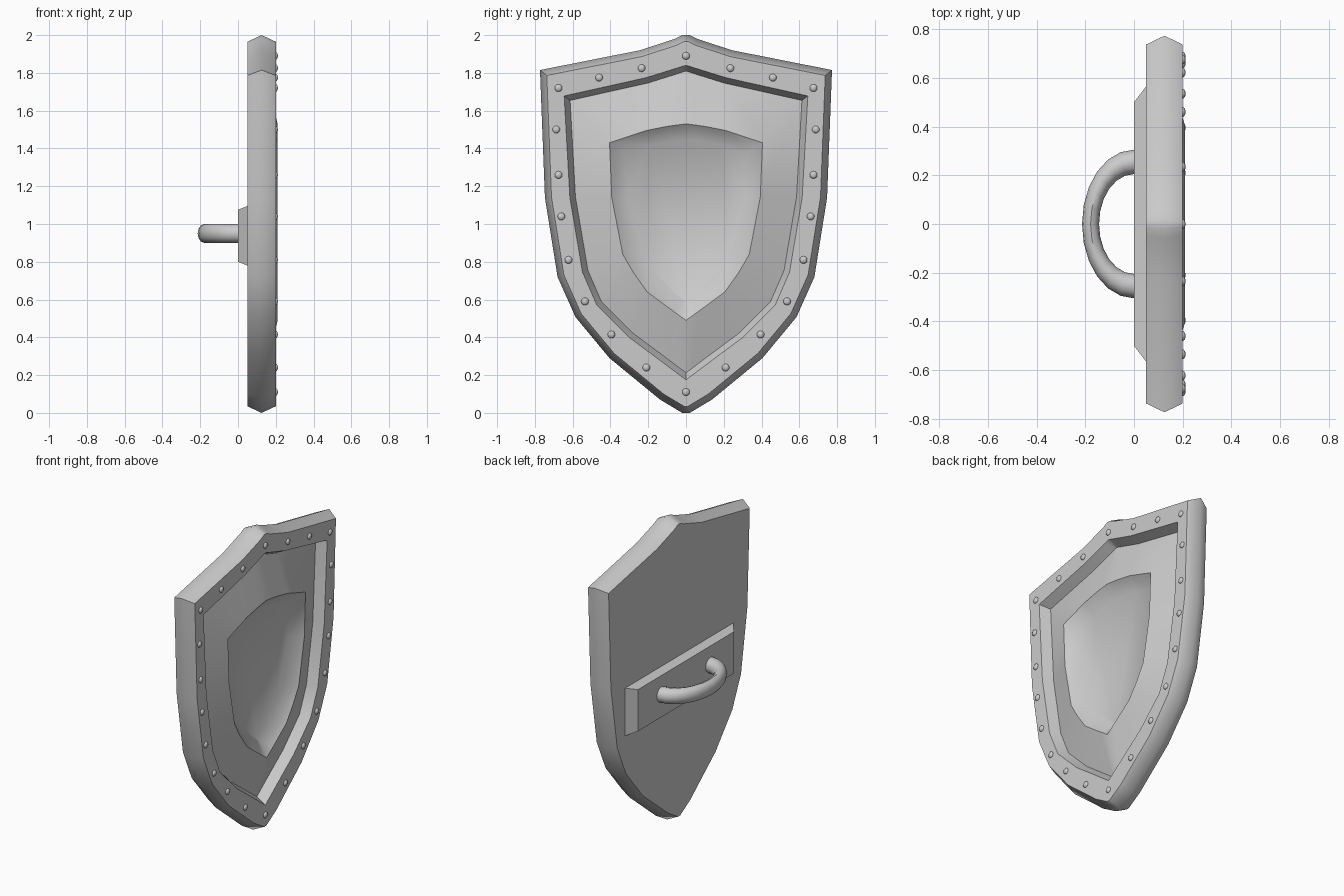
import bpy, bmesh, math
from mathutils import Vector

if "Cube" in bpy.data.objects:
    bpy.data.objects.remove(bpy.data.objects["Cube"])


def finish(name, bm, angle=None):
    bmesh.ops.recalc_face_normals(bm, faces=bm.faces)
    mesh = bpy.data.meshes.new(name)
    bm.to_mesh(mesh)
    bm.free()
    ob = bpy.data.objects.new(name, mesh)
    bpy.context.collection.objects.link(ob)
    if angle:
        bpy.ops.object.select_all(action='DESELECT')
        ob.select_set(True)
        bpy.context.view_layer.objects.active = ob
        bpy.ops.object.shade_smooth_by_angle(angle=math.radians(angle))
    return ob


def mirrored(half):
    """Closed loop from a right-hand half profile running top to bottom."""
    return half + [(-y, z) for y, z in half[-2:0:-1]]


def inset(loop, d):
    """Mitred inward offset of a clockwise loop."""
    out = []
    for i, p in enumerate(loop):
        p = Vector(p)
        a = (p - Vector(loop[i - 1])).normalized()
        b = (Vector(loop[(i + 1) % len(loop)]) - p).normalized()
        na, nb = Vector((a.y, -a.x)), Vector((b.y, -b.x))
        q = p + (na + nb) * (d / (1 + na.dot(nb)))
        out.append((q.x, q.y))
    return out


def loft(bm, rings, cap=True):
    rows = [[bm.verts.new(c) for c in ring] for ring in rings]
    n = len(rows[0])
    for r, s in zip(rows, rows[1:]):
        for i in range(n):
            bm.faces.new((r[i], r[(i + 1) % n], s[(i + 1) % n], s[i]))
    if cap:
        bm.faces.new(rows[0])
        bm.faces.new(rows[-1])


# Shield body: half profiles (y, z) for outline, rim lip and raised ridge
outline = mirrored([(0, 2), (.02, 2), (.06, 1.98), (.243, 1.92), (.773, 1.815), (.747, 1.14),
                    (.68, .72), (.585, .507), (.405, .29), (.137, .07), (.02, 0), (0, 0)])
lip = mirrored([(0, 1.84), (.02, 1.835), (.05, 1.825), (.21, 1.775), (.645, 1.678), (.615, 1.14),
                (.548, .745), (.472, .57), (.295, .395), (.12, .265), (.05, .212), (0, .175)])
ridge = mirrored([(0, 1.53), (.05, 1.524), (.1, 1.517), (.21, 1.495), (.405, 1.43), (.393, 1.14),
                  (.335, .84), (.28, .745), (.205, .64), (.12, .577), (.06, .533), (0, .49)])
edge = inset(outline, .035)
layers = [(edge, .05), (outline, .125), (edge, .20), (lip, .20),
          (inset(lip, .03), .137), (ridge, .21), (inset(ridge, .08), .145)]
bm = bmesh.new()
loft(bm, [[(x, y, z) for y, z in loop] for loop, x in layers])
finish("shield_body", bm, 52)

# Rivets around the rim
bm = bmesh.new()
half = [(0, 1.89), (.235, 1.825), (.46, 1.775), (.675, 1.72), (.687, 1.5), (.675, 1.26),
        (.66, 1.04), (.622, .81), (.535, .59), (.395, .415), (.21, .24), (0, .11)]
for y, z in mirrored(half):
    new = bmesh.ops.create_uvsphere(bm, u_segments=10, v_segments=6, radius=.02)["verts"]
    for v in new:
        v.co = (v.co.x * .6 + .2, v.co.y + y, v.co.z + z)
finish("rim_rivets", bm, 60)

# Tapered grip plate on the back
bm = bmesh.new()
loft(bm, [[(x, -w, lo), (x, w, lo), (x, w, hi), (x, -w, hi)]
          for x, w, lo, hi in ((.05, .565, .78, 1.095), (0, .5, .80, 1.075))])
finish("grip_plate", bm)

# Half-ring handle, flattened along x
bm = bmesh.new()
rings = []
for i in range(13):
    a = math.pi * i / 12
    ring = []
    for j in range(12):
        t = 2 * math.pi * j / 12
        r = .255 + .05 * math.cos(t)
        ring.append((-.7 * r * math.sin(a), r * math.cos(a), .95 + .05 * math.sin(t)))
    rings.append(ring)
loft(bm, rings)
finish("handle", bm, 40)
